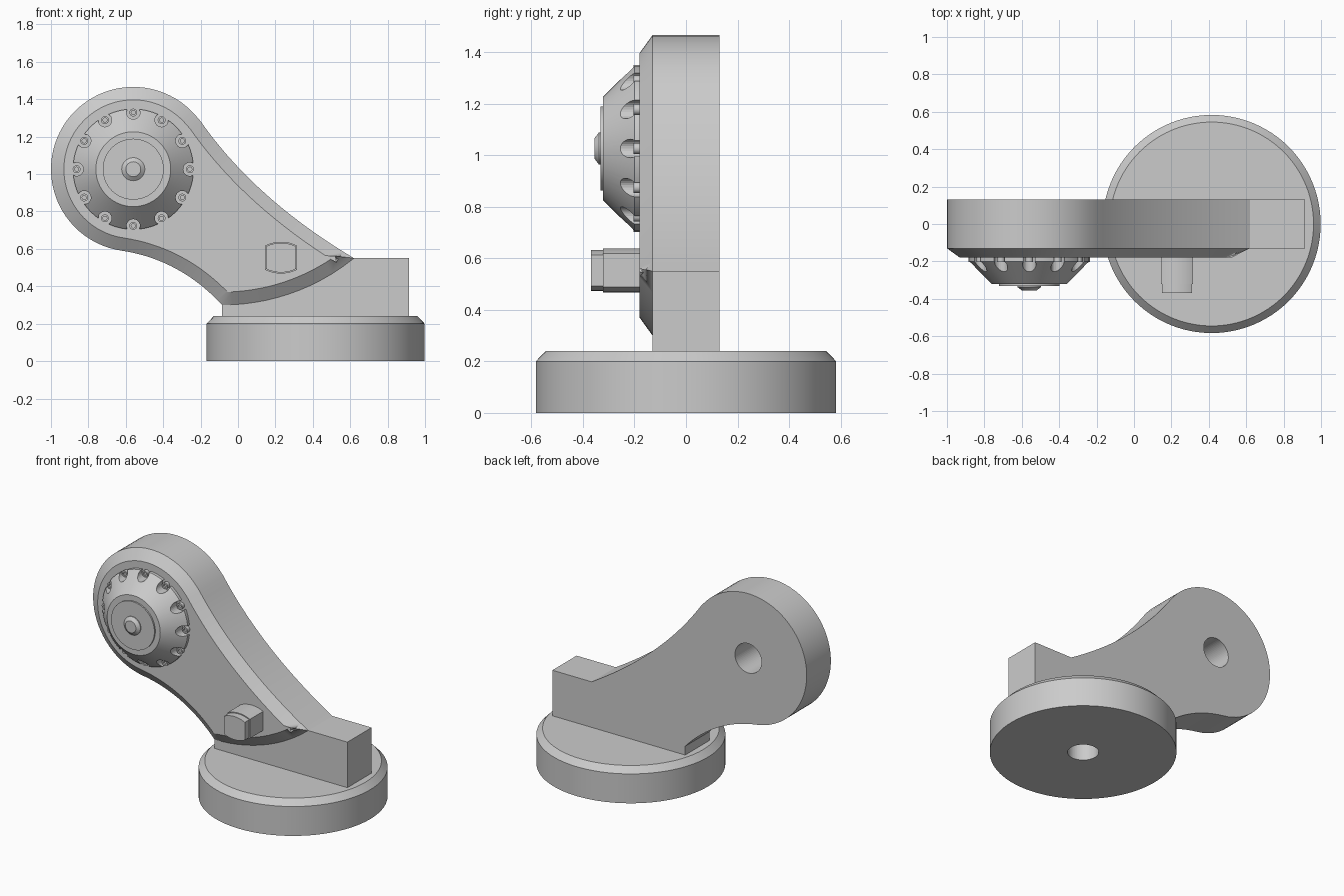
import bpy, bmesh, math
from mathutils import Vector

if "Cube" in bpy.data.objects:
    bpy.data.objects.remove(bpy.data.objects["Cube"])

grey = bpy.data.materials.new("plain grey")
grey.diffuse_color = (0.6, 0.6, 0.6, 1)
grey.use_nodes = True
grey.node_tree.nodes["Principled BSDF"].inputs["Base Color"].default_value = grey.diffuse_color
HEAD = Vector((-0.56, 1.026))


def finish(name, bm, loc=(0, 0, 0), rot=(0, 0, 0)):
    bmesh.ops.recalc_face_normals(bm, faces=bm.faces)
    me = bpy.data.meshes.new(name)
    bm.to_mesh(me)
    bm.free()
    me.materials.append(grey)
    ob = bpy.data.objects.new(name, me)
    ob.location, ob.rotation_euler = loc, rot
    bpy.context.collection.objects.link(ob)
    return ob


def loft(bm, rings):
    """Capped solid through matching rings of points."""
    vs = [[bm.verts.new(p) for p in r] for r in rings]
    n = len(vs[0])
    for a, b in zip(vs, vs[1:]):
        for i in range(n):
            bm.faces.new((a[i], a[(i + 1) % n], b[(i + 1) % n], b[i]))
    bm.faces.new(vs[0])
    bm.faces.new(vs[-1])


def lathe(name, profile, loc, rot=(0, 0, 0), n=64):
    """Turned part from (radius, height) pairs."""
    bm = bmesh.new()
    loft(bm, [[(r * math.cos(2 * math.pi * i / n), r * math.sin(2 * math.pi * i / n), h)
               for i in range(n)] for r, h in profile])
    return finish(name, bm, loc, rot)


def cut(ob, cutter):
    cutter.hide_render = True
    cutter.hide_viewport = True
    m = ob.modifiers.new("cut", 'BOOLEAN')
    m.operation, m.solver, m.object = 'DIFFERENCE', 'EXACT', cutter


def smooth(*obs):
    bpy.ops.object.select_all(action='DESELECT')
    for ob in obs:
        ob.select_set(True)
        bpy.context.view_layer.objects.active = ob
    bpy.ops.object.shade_smooth_by_angle(angle=math.radians(30))


def bezier(a, b, c, n=18):
    a, b, c = Vector(a), Vector(b), Vector(c)
    return [a * (1 - t) ** 2 + b * 2 * t * (1 - t) + c * t * t
            for t in (i / n for i in range(n + 1))]


def inset(pts, d):
    """Mitred inward offset of a counter-clockwise outline."""
    out = []
    for i, p in enumerate(pts):
        e1 = (p - pts[i - 1]).normalized()
        e2 = (pts[(i + 1) % len(pts)] - p).normalized()
        n1, n2 = Vector((-e1.y, e1.x)), Vector((-e2.y, e2.x))
        out.append(p + (n1 + n2) * d / (1 + n1.dot(n2)))
    return out


FRONT = (math.pi / 2, 0, 0)   # local z turned towards -y

# round base with chamfered rim and a centre hole underneath
base = lathe("base", [(0.583, 0), (0.583, 0.2), (0.545, 0.24)], (0.415, 0, 0), n=96)
cut(base, lathe("base_hole_cutter", [(0.097, -0.1), (0.097, 0.2)], (0.415, 0, 0)))

# foot block
bm = bmesh.new()
loft(bm, [[(x, y, z) for x, y in ((-0.085, -0.13), (0.915, -0.13), (0.915, 0.13), (-0.085, 0.13))]
          for z in (0.24, 0.3)])
finish("foot_lower", bm)
bm = bmesh.new()
foot = [(-0.085, 0.3)] + [(-0.085 + 0.705 * i / 12, 1.42 - math.sqrt(1.12 ** 2 - (0.705 * i / 12) ** 2))
                         for i in range(1, 12)] + [(0.62, 0.55), (0.915, 0.55), (0.915, 0.3)]
loft(bm, [[(x, y, z) for x, z in foot] for y in (-0.13, 0.13)])
finish("foot_upper", bm)

# swept arm outline: underside arc, upper sweep, round head, lower sweep
outline = [Vector((-0.085 + 0.705 * i / 12, 1.42 - math.sqrt(1.12 ** 2 - (0.705 * i / 12) ** 2)))
           for i in range(12)]
outline += bezier((0.62, 0.55), (0.09, 0.867), (-0.2, 1.282))
a0, a1 = math.atan2(0.256, 0.36), math.radians(262)
outline += [HEAD + 0.44 * Vector((math.cos(a), math.sin(a)))
            for a in (a0 + (a1 - a0) * i / 48 for i in range(1, 49))]
outline += bezier(outline[-1], (-0.31, 0.543), (-0.085, 0.3))[1:-1]
bm = bmesh.new()
loft(bm, [[(p.x, y, p.y) for p in ring] for y, ring in
          ((0.13, outline), (-0.13, outline), (-0.18, inset(outline, 0.069)))])
arm = finish("arm", bm)
cut(arm, lathe("arm_hole_cutter", [(0.1, -0.2), (0.1, 0.12)], (HEAD.x, 0, HEAD.y), FRONT))

# knob with twelve scallops, each holding a small screw
hub = (HEAD.x, -0.18, HEAD.y)
knob = lathe("knob", [(0.322, -0.005), (0.322, 0.02), (0.2, 0.142)], hub, FRONT, 96)
bm = bmesh.new()
parts = []
for k in range(12):
    a = k * math.pi / 6
    cx, cy = 0.303 * math.cos(a), 0.303 * math.sin(a)
    loft(bm, [[(cx + 0.036 * math.cos(t), cy + 0.036 * math.sin(t), h)
               for t in (j * math.pi / 12 for j in range(24))] for h in (-0.05, 0.2)])
    parts.append(lathe("screw", [(0.021, -0.005), (0.021, 0.024), (0.011, 0.024), (0.011, 0.014)],
                       (HEAD.x + cx, -0.18, HEAD.y + cy), FRONT, 16))
cut(knob, finish("scallop_cutter", bm, hub, FRONT))

# raised cap plate and centre tip
plate = lathe("cap_plate", [(0.163, 0.14), (0.163, 0.152)], hub, FRONT)
tip = lathe("centre_tip", [(0.062, 0.15), (0.062, 0.158), (0.04, 0.175)], hub, FRONT, 32)

# peg with flat sides and arched top and bottom, stepped at its end
R = (0.085 ** 2 + 0.02 ** 2) / 0.04
arch = [(x, 0.085 - R + math.sqrt(R * R - x * x))
        for x in (0.085 - 0.17 * i / 12 for i in range(13))]
arch += [(-x, -z) for x, z in arch]
bm = bmesh.new()
loft(bm, [[(0.23 + s * x, y, 0.553 + s * z) for x, z in arch]
          for s, y in ((1, -0.17), (1, -0.322), (0.93, -0.322), (0.93, -0.368))])
peg = finish("peg", bm)

smooth(base, arm, knob, plate, tip, peg, *parts)
